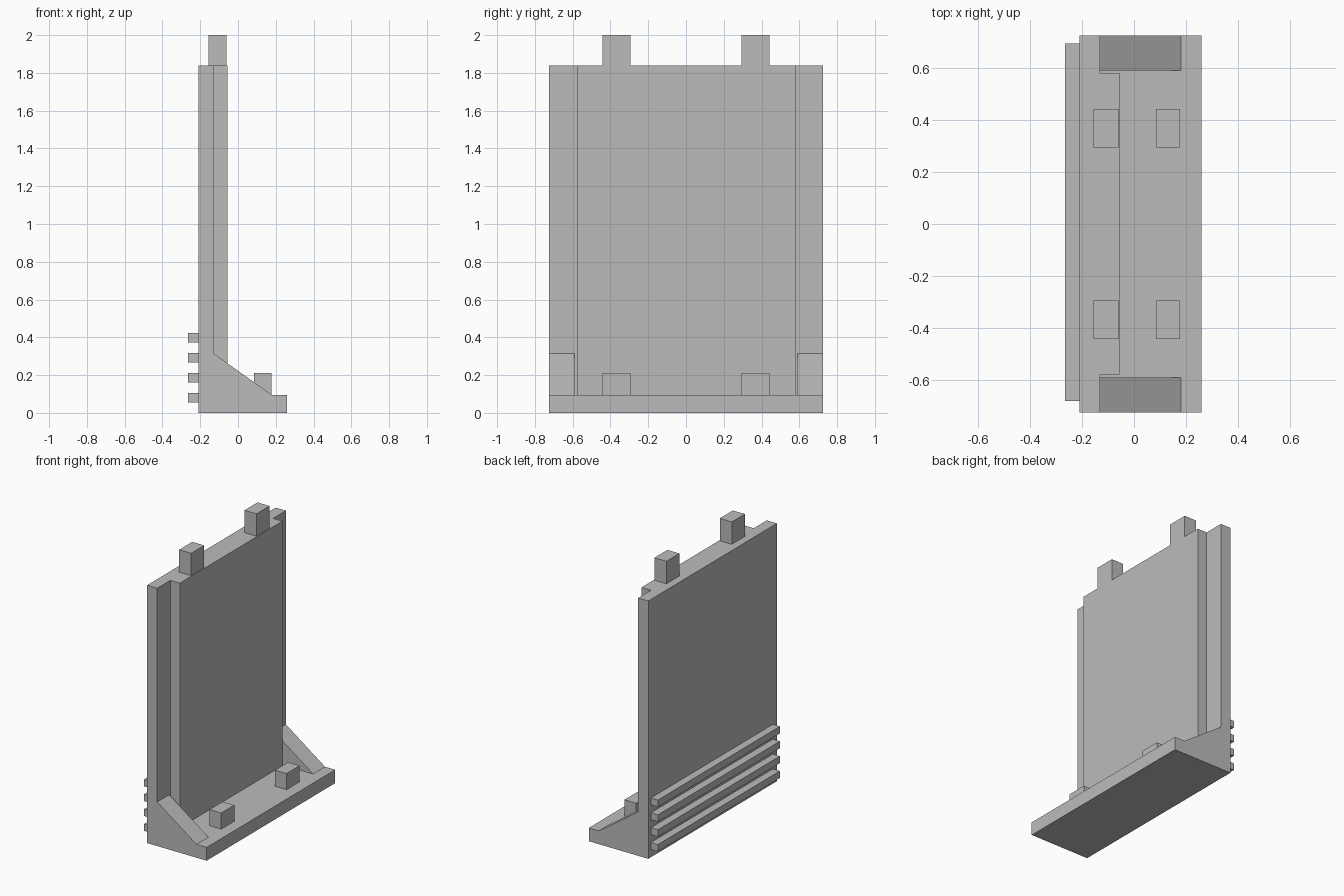
import bpy
import bmesh

cube = bpy.data.objects.get("Cube")
if cube:
    bpy.data.objects.remove(cube, do_unlink=True)

GREY = (0.5, 0.5, 0.5, 1.0)
grey = bpy.data.materials.new("plain grey")
grey.use_nodes = True
grey.diffuse_color = GREY
grey.node_tree.nodes["Principled BSDF"].inputs["Base Color"].default_value = GREY


def prism(name, profile, y0, y1):
    """Extrude an x-z outline along y."""
    bm = bmesh.new()
    face = bm.faces.new([bm.verts.new((x, y0, z)) for x, z in profile])
    side = bmesh.ops.extrude_face_region(bm, geom=[face])
    verts = [v for v in side["geom"] if isinstance(v, bmesh.types.BMVert)]
    bmesh.ops.translate(bm, verts=verts, vec=(0, y1 - y0, 0))
    bmesh.ops.recalc_face_normals(bm, faces=bm.faces)
    mesh = bpy.data.meshes.new(name)
    bm.to_mesh(mesh)
    bm.free()
    mesh.materials.append(grey)
    obj = bpy.data.objects.new(name, mesh)
    bpy.context.collection.objects.link(obj)
    return obj


def box(name, x0, x1, y0, y1, z0, z1):
    return prism(name, [(x0, z0), (x1, z0), (x1, z1), (x0, z1)], y0, y1)


BACK, FACE, HALF = -0.21, -0.13, 0.725
BASE_TOP, WALL_TOP = 0.095, 1.84

# L-shaped body: upright wall and foot in one outline
prism("wall_and_foot", [(BACK, 0), (0.26, 0), (0.26, BASE_TOP), (FACE, BASE_TOP),
                        (FACE, WALL_TOP), (BACK, WALL_TOP)], -HALF, HALF)

# Raised panel on the wall, narrower than the wall
box("raised_panel", FACE, -0.055, -0.578, 0.58, BASE_TOP, WALL_TOP)

# Mirrored gussets and connector pegs
for side, s in (("front", -1), ("back", 1)):
    prism(side + "_gusset", [(FACE, BASE_TOP), (0.18, BASE_TOP), (FACE, 0.315)],
          s * 0.59, s * HALF)
    box(side + "_top_peg", -0.155, -0.06, s * 0.295, s * 0.442, WALL_TOP, 2.0)
    box(side + "_foot_peg", 0.085, 0.177, s * 0.295, s * 0.442, BASE_TOP, 0.21)

# Horizontal ribs on the rear of the wall
for i in range(4):
    z = 0.055 + i * 0.106
    box(f"rear_rib_{i + 1}", -0.265, BACK, -0.68, 0.695, z, z + 0.05)
